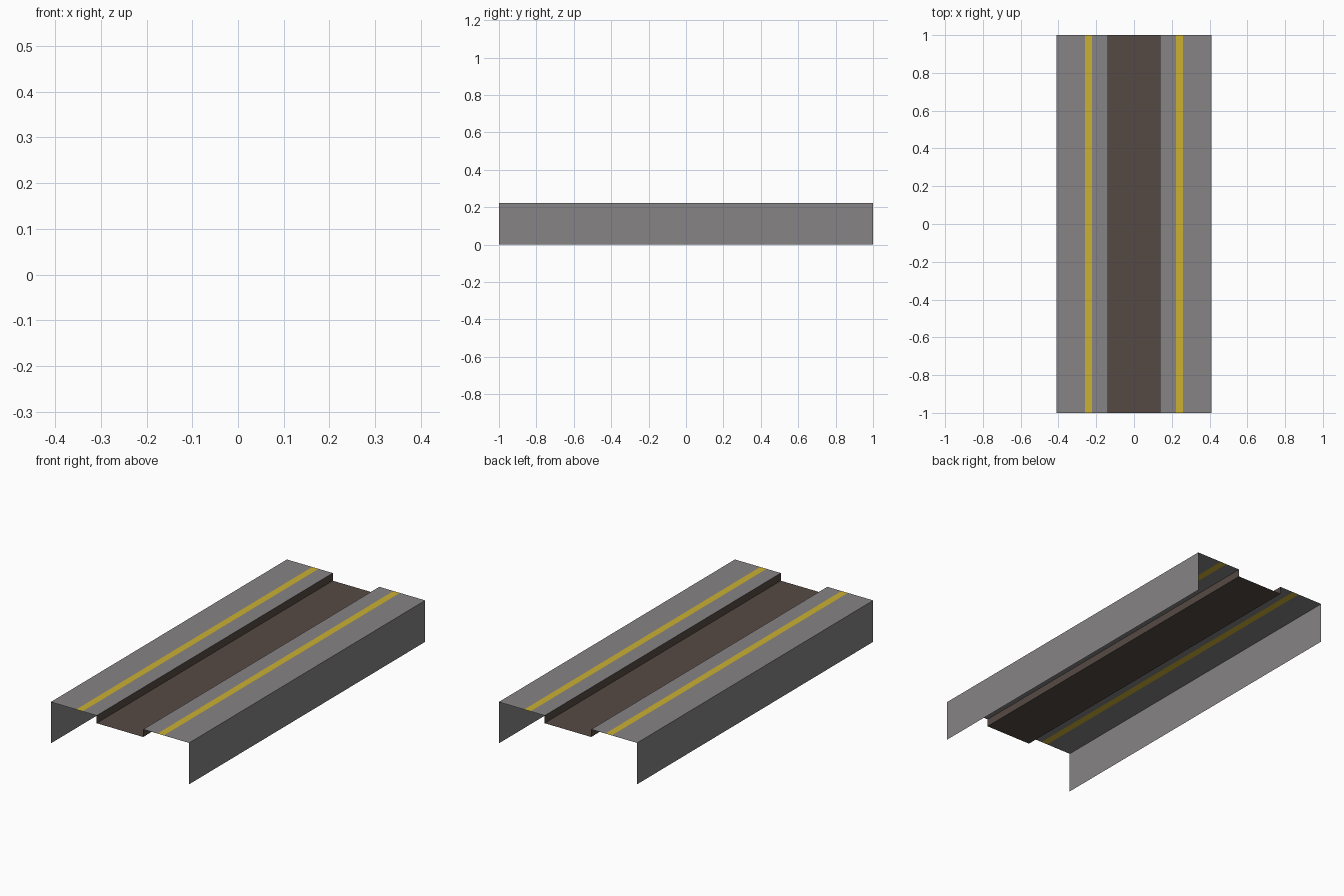
import bpy

if "Cube" in bpy.data.objects:
    bpy.data.objects.remove(bpy.data.objects["Cube"])

HALF_LEN = 1.0
TOP, BED = 0.222, 0.181          # platform height, track bed height
OUTER, INNER = 0.41, 0.138       # platform edges from the centre


def srgb(r, g, b):
    lin = [((c / 255 + 0.055) / 1.055) ** 2.4 for c in (r, g, b)]
    return (*lin, 1.0)


def material(name, rgb):
    mat = bpy.data.materials.new(name)
    mat.diffuse_color = srgb(*rgb)
    mat.use_nodes = True
    mat.node_tree.nodes["Principled BSDF"].inputs["Base Color"].default_value = mat.diffuse_color
    return mat


concrete = material("concrete grey", (134, 131, 131))
yellow = material("safety yellow", (202, 176, 50))
brown = material("track brown", (86, 74, 68))
MATS = [concrete, yellow, brown]


def sheet(name, profile, colours):
    """Sweep an open x-z profile (left to right) along y; one colour per strip."""
    verts = [(x, y, z) for x, z in profile for y in (-HALF_LEN, HALF_LEN)]
    faces = [(2 * i, 2 * i + 2, 2 * i + 3, 2 * i + 1) for i in range(len(profile) - 1)]
    mesh = bpy.data.meshes.new(name)
    mesh.from_pydata(verts, [], faces)
    for mat in MATS:
        mesh.materials.append(mat)
    for poly, colour in zip(mesh.polygons, colours):
        poly.material_index = MATS.index(colour)
    obj = bpy.data.objects.new(name, mesh)
    bpy.context.collection.objects.link(obj)
    return obj


# Platforms: outer wall, deck and yellow warning stripe
left = [(-OUTER, 0), (-OUTER, TOP), (-0.26, TOP), (-0.222, TOP), (-INNER, TOP)]
deck_colours = [concrete, concrete, yellow, concrete]
sheet("left_platform", left, deck_colours)
sheet("right_platform", [(-x, z) for x, z in reversed(left)], deck_colours[::-1])

# Sunken track bed with its two low side walls
sheet("track_bed",
      [(-INNER, TOP), (-INNER, BED), (INNER, BED), (INNER, TOP)],
      [brown] * 3)
